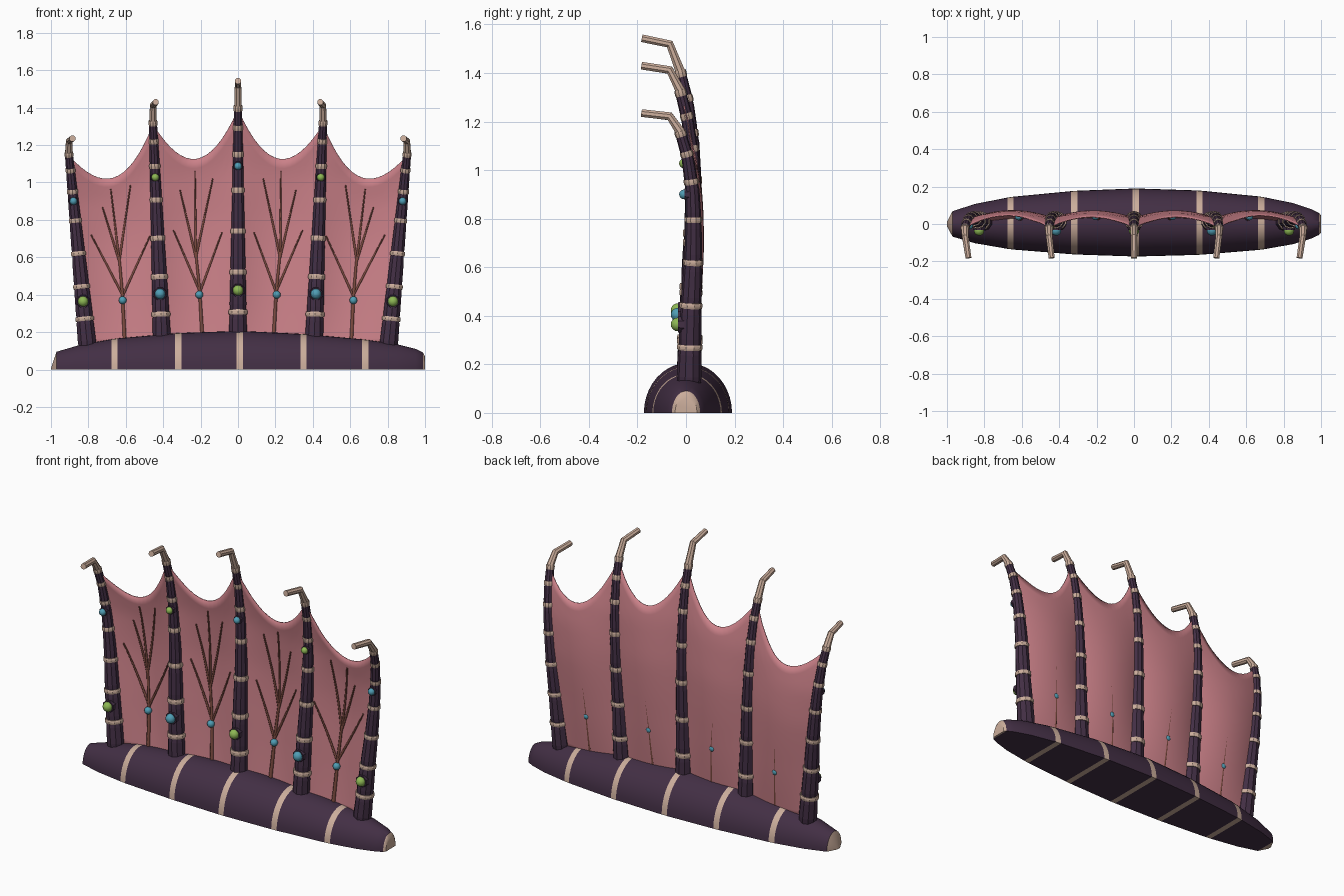
import bpy, bmesh, math
from mathutils import Vector

cube = bpy.data.objects.get("Cube")
if cube:
    bpy.data.objects.remove(cube)


def material(name, rgb):
    m = bpy.data.materials.new(name)
    m.use_nodes = True
    m.diffuse_color = (*rgb, 1)
    m.node_tree.nodes["Principled BSDF"].inputs["Base Color"].default_value = (*rgb, 1)
    return m


DARK = material("dark_purple", (0.055, 0.028, 0.058))
BONE = material("bone_beige", (0.60, 0.42, 0.33))
PINK = material("membrane_pink", (0.60, 0.22, 0.25))
VEIN = material("vein_brown", (0.20, 0.07, 0.05))
GREEN = material("gem_green", (0.27, 0.48, 0.09))
CYAN = material("gem_cyan", (0.08, 0.34, 0.46))


def finish(name, bm, mats, smooth=None):
    bmesh.ops.recalc_face_normals(bm, faces=bm.faces)
    me = bpy.data.meshes.new(name)
    bm.to_mesh(me)
    bm.free()
    ob = bpy.data.objects.new(name, me)
    bpy.context.collection.objects.link(ob)
    for m in mats:
        me.materials.append(m)
    if smooth:
        bpy.ops.object.select_all(action='DESELECT')
        ob.select_set(True)
        bpy.context.view_layer.objects.active = ob
        bpy.ops.object.shade_smooth_by_angle(angle=math.radians(smooth))
    return ob


def loft(bm, rings):
    """Bridge closed rings of points and cap both ends."""
    vs = [[bm.verts.new(p) for p in ring] for ring in rings]
    n = len(vs[0])
    for a, b in zip(vs, vs[1:]):
        for i in range(n):
            j = (i + 1) % n
            bm.faces.new((a[i], a[j], b[j], b[i]))
    bm.faces.new(vs[0])
    bm.faces.new(vs[-1])


def tube(name, pts, radii, sides, mat, smooth=None):
    pts = [Vector(p) for p in pts]
    rings = []
    for i, p in enumerate(pts):
        t = (pts[min(i + 1, len(pts) - 1)] - pts[max(i - 1, 0)]).normalized()
        n = Vector((1, 0, 0))
        n = (n - t * n.dot(t)).normalized()
        b = t.cross(n)
        angles = [math.tau * (k + 0.5) / sides for k in range(sides)]
        rings.append([p + (n * math.cos(a) + b * math.sin(a)) * radii[i] for a in angles])
    bm = bmesh.new()
    loft(bm, rings)
    return finish(name, bm, [mat], smooth)


def gem(name, loc, r, mat):
    bm = bmesh.new()
    bmesh.ops.create_uvsphere(bm, u_segments=12, v_segments=8, radius=r)
    bmesh.ops.translate(bm, verts=bm.verts, vec=loc)
    finish(name, bm, [mat], 60)


def interp(table, x):
    for (x0, y0), (x1, y1) in zip(table, table[1:]):
        if x <= x1:
            return y0 + (y1 - y0) * (x - x0) / (x1 - x0)
    return table[-1][1]


# Half-round base, split into plates by bone bands
WIDTH = [(-1, .012), (-.97, .068), (-.85, .105), (-.66, .14), (-.32, .17), (.01, .182),
         (.35, .172), (.68, .142), (.85, .11), (.95, .078), (.99, .058), (1, .045)]
HEIGHT = [(-1, .006), (-.97, .095), (-.85, .13), (-.66, .165), (-.32, .195), (.01, .206),
          (.35, .19), (.68, .16), (.85, .135), (.95, .11), (.99, .09), (1, .07)]
BANDS = [-.66, -.32, .01, .35, .68]
xs = sorted([x for x, _ in WIDTH if x not in BANDS] + [b + d for b in BANDS for d in (-.017, .017)])
bm = bmesh.new()
rings = []
for x in xs:
    w, h, yc = interp(WIDTH, x), interp(HEIGHT, x), .008 * (1 - x * x)
    rings.append([(x, yc + w * math.cos(math.pi * k / 20), h * math.sin(math.pi * k / 20))
                  for k in range(21)])
loft(bm, rings)
for f in bm.faces:
    x = f.calc_center_median().x
    if x < -.972 or x > .988 or any(abs(x - b) < .017 for b in BANDS):
        f.material_index = 1
finish("base_shell", bm, [DARK, BONE], 35)

# Finger spines: x at foot, x at top, z at top, claw rise, claw tip x
SPINES = [(-.805, -.905, 1.16, .075, -.885), (-.405, -.455, 1.33, .10, -.44), (0, 0, 1.41, .133, 0),
          (.405, .455, 1.33, .10, .44), (.805, .905, 1.16, .075, .885)]
LEAN = [(0, .012), (.3, .02), (.55, .032), (.75, .029), (.9, .006), (1, -.025)]
JOINTS = [.145, .31, .48, .65, .80, .91, .99]
FOOT = .12


def spine_point(s, t):
    return Vector((s[0] + (s[1] - s[0]) * t, interp(LEAN, t), FOOT + (s[2] - FOOT) * t))


def spine_radius(t):
    return .052 - .03 * t


for i, s in enumerate(SPINES):
    stops = [0] + JOINTS
    ts, rs = [], []
    for a, b in zip(stops, stops[1:]):
        for f, k in ((0, .93), (.2, 1), (.8, 1)):
            ts.append(a + (b - a) * f)
            rs.append(spine_radius(ts[-1]) * k)
    ts.append(1)
    rs.append(spine_radius(1))
    tube(f"spine_{i}", [spine_point(s, t) for t in ts], rs, 10, DARK)
    for j, t in enumerate(JOINTS):
        r = spine_radius(t) * 1.06
        tube(f"spine_{i}_joint_{j}", [spine_point(s, t + d) for d in (-.011, -.004, .004, .011)],
             [r, r * 1.05, r * 1.05, r], 10, BONE)
    # Hooked claw
    top = spine_point(s, 1)
    knee = Vector((s[1] * .997, top.y - .042, s[2] + s[3] * .82))
    tip = Vector((s[4], -.182, s[2] + s[3]))
    tube(f"claw_{i}", [spine_point(s, .98), top, knee, tip], [.021, .021, .0185, .017], 8, BONE)
    # Socketed gems
    pair = (CYAN, GREEN) if i % 2 else (GREEN, CYAN)
    for label, t, r, mat in (("lower", .235, .028, pair[0]), ("upper", .75, .02, pair[1])):
        p = spine_point(s, t)
        y = p.y - spine_radius(t)
        tube(f"gem_socket_{label}_{i}", [(p.x, y + .02, p.z), (p.x, y - .006, p.z)],
             [r * 1.35, r * 1.25], 8, DARK)
        gem(f"gem_{label}_{i}", (p.x, y - .008, p.z), r, mat)


# Membrane panels, sagging between spines and bowed backwards
def panel_y(a, b, x, z):
    ta, tb = [(z - FOOT) / (s[2] - FOOT) for s in (a, b)]
    pa, pb = spine_point(a, ta), spine_point(b, tb)
    u = min(1, max(0, (x - pa.x) / (pb.x - pa.x)))
    bow = .042 * 4 * u * (1 - u) * math.sin(math.pi * min(1, .12 + .75 * max(0, z - FOOT)))
    return interp(LEAN, ta) * (1 - u) + interp(LEAN, tb) * u + bow


NU, NV = 16, 20
for i, (a, b) in enumerate(zip(SPINES, SPINES[1:])):
    bm = bmesh.new()
    grid = []
    for iu in range(NU + 1):
        u = iu / NU
        col = []
        for iv in range(NV + 1):
            t = iv / NV * (.985 - .18 * 4 * u * (1 - u))
            p = spine_point(a, t).lerp(spine_point(b, t), u)
            p.y = panel_y(a, b, p.x, p.z)
            col.append(bm.verts.new(p))
        grid.append(col)
    for c, d in zip(grid, grid[1:]):
        for iv in range(NV):
            bm.faces.new((c[iv], d[iv], d[iv + 1], c[iv + 1]))
    ob = finish(f"membrane_{i}", bm, [PINK], 50)
    mod = ob.modifiers.new("thickness", 'SOLIDIFY')
    mod.thickness = .005
    mod.offset = 0

# Branching veins, drawn for the right half and mirrored
OUTER = [((-.605, .14), (-.618, .40), (-.635, .60)), (-.618, .40, -.785, .72), (-.618, .39, -.47, .715),
         (-.635, .58, -.725, .87), (-.635, .58, -.68, .965), (-.635, .58, -.575, .985)]
INNER = [((-.19, .16), (-.205, .42), (-.225, .62)), (-.205, .42, -.345, .745), (-.205, .41, -.085, .735),
         (-.225, .60, -.31, .96), (-.225, .60, -.23, 1.06), (-.225, .60, -.135, 1.02)]
for i, (tree, sign) in enumerate(((OUTER, 1), (INNER, 1), (INNER, -1), (OUTER, -1))):
    a, b = SPINES[i], SPINES[i + 1]

    def on_panel(x, z, lift):
        return (sign * x, panel_y(a, b, sign * x, z) - lift, z)

    def vein(name, ends, r0, r1):
        pts, n = [], 6
        for (x0, z0), (x1, z1) in zip(ends, ends[1:]):
            pts += [on_panel(x0 + (x1 - x0) * k / n, z0 + (z1 - z0) * k / n, .005) for k in range(n)]
        pts.append(on_panel(*ends[-1], .005))
        m = len(pts) - 1
        tube(name, pts, [r0 + (r1 - r0) * k / m for k in range(m + 1)], 6, VEIN, 70)

    vein(f"vein_trunk_{i}", tree[0], .011, .007)
    for k, (x0, z0, x1, z1) in enumerate(tree[1:]):
        vein(f"vein_branch_{i}_{k}", ((x0, z0), (x1, z1)), .007, .004)
    gx, gz = (-.617, .37) if tree is OUTER else (-.207, .40)
    gem(f"vein_gem_{i}", on_panel(gx, gz, .012), .021, CYAN)
